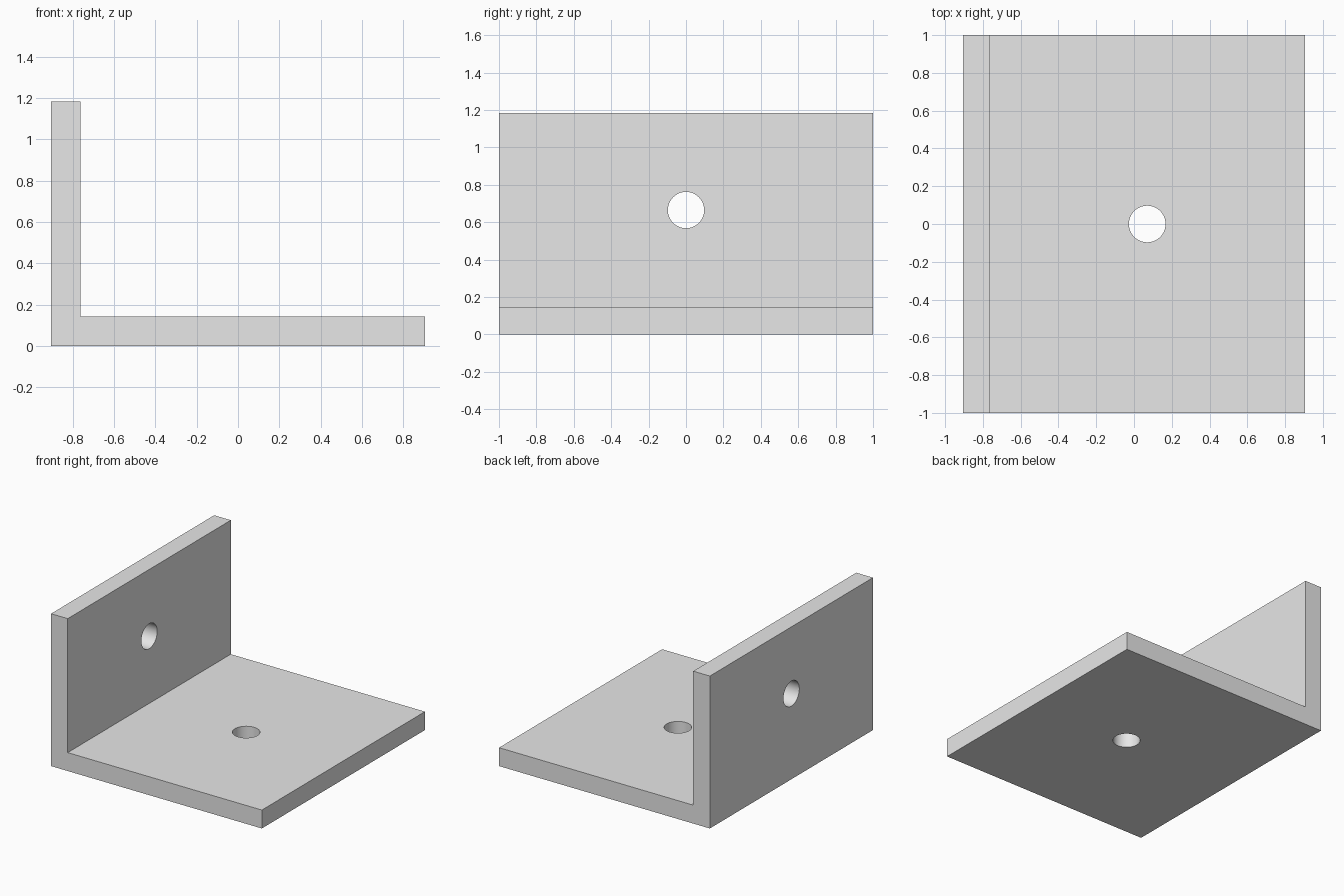
import bpy
import bmesh
from math import pi, radians

cube = bpy.data.objects.get("Cube")
if cube:
    bpy.data.objects.remove(cube, do_unlink=True)

HALF_WIDTH, HALF_DEPTH, HEIGHT, THICK = 0.905, 1.0, 1.183, 0.143
HOLE_RADIUS = 0.097

# Light grey metal
metal = bpy.data.materials.new("light_grey")
metal.use_nodes = True
colour = (0.8, 0.8, 0.8, 1)
metal.diffuse_color = colour
metal.node_tree.nodes["Principled BSDF"].inputs["Base Color"].default_value = colour

# L-shaped profile, extruded from front to back
inner = THICK - HALF_WIDTH
profile = [(-HALF_WIDTH, 0), (HALF_WIDTH, 0), (HALF_WIDTH, THICK),
           (inner, THICK), (inner, HEIGHT), (-HALF_WIDTH, HEIGHT)]
bm = bmesh.new()
face = bm.faces.new([bm.verts.new((x, -HALF_DEPTH, z)) for x, z in profile])
extruded = bmesh.ops.extrude_face_region(bm, geom=[face])["geom"]
bmesh.ops.translate(bm, vec=(0, 2 * HALF_DEPTH, 0),
                    verts=[v for v in extruded if isinstance(v, bmesh.types.BMVert)])
bmesh.ops.recalc_face_normals(bm, faces=bm.faces)
mesh = bpy.data.meshes.new("angle_bracket")
bm.to_mesh(mesh)
bm.free()
mesh.materials.append(metal)
bracket = bpy.data.objects.new("angle_bracket", mesh)
bpy.context.collection.objects.link(bracket)


def drill(name, location, rotation):
    """Cut a round bolt hole through one plate."""
    bpy.ops.mesh.primitive_cylinder_add(vertices=64, radius=HOLE_RADIUS, depth=3 * THICK,
                                        location=location, rotation=rotation)
    cutter = bpy.context.object
    cutter.name = name
    cutter.hide_render = True
    cutter.data.materials.append(metal)
    cut = bracket.modifiers.new(name, "BOOLEAN")
    cut.operation, cut.solver, cut.object = "DIFFERENCE", "EXACT", cutter
    bpy.ops.object.select_all(action="DESELECT")
    bracket.select_set(True)
    bpy.context.view_layer.objects.active = bracket
    bpy.ops.object.modifier_apply(modifier=name)
    bpy.data.objects.remove(cutter, do_unlink=True)


# Bolt holes in the base plate and the upright plate
drill("base_hole", (0.07, 0, THICK / 2), (0, 0, 0))
drill("upright_hole", (-HALF_WIDTH + THICK / 2, 0, 0.665), (0, pi / 2, 0))

bpy.ops.object.shade_smooth_by_angle(angle=radians(30))
